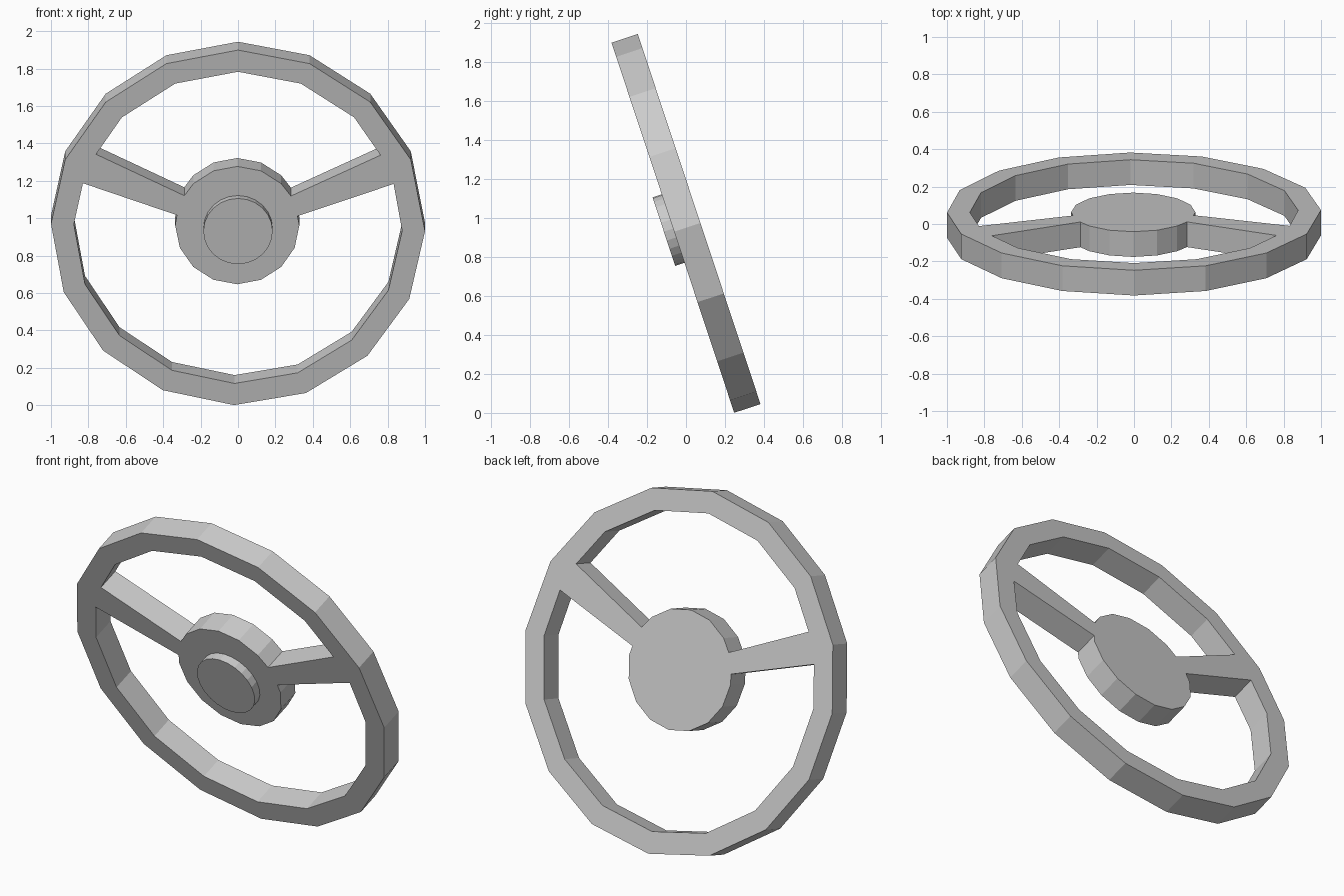
import bpy
import bmesh
from math import sin, cos, radians
from mathutils import Matrix

cube = bpy.data.objects.get("Cube")
if cube:
    bpy.data.objects.remove(cube, do_unlink=True)

TILT = radians(108.35)      # upright wheel leaning back at the foot
HALF = 0.071                # half the wheel thickness
CENTRE = (0, 0, 0.972)

grey = bpy.data.materials.new("plain grey")
grey.use_nodes = True
grey.diffuse_color = (0.6, 0.6, 0.6, 1)
grey.node_tree.nodes["Principled BSDF"].inputs["Base Color"].default_value = (0.6, 0.6, 0.6, 1)


def rim_point(k, radius):
    """Rim corner k of 16; the lower arc is turned very slightly."""
    a = radians(k * 22.5 - (1.2 if k >= 8 else 0))
    return radius * cos(a), radius * sin(a)


def hub_point(k):
    a = radians(k * 22.5)
    return -0.004 + 0.332 * cos(a), 0.013 + 0.332 * sin(a)


def add_mesh(name, mesh):
    obj = bpy.data.objects.new(name, mesh)
    bpy.context.collection.objects.link(obj)
    obj.location = CENTRE
    obj.rotation_euler = (TILT, 0, 0)
    mesh.materials.clear()
    mesh.materials.append(grey)
    return obj


def plate(name, loops, half):
    """Flat plate with openings, from closed outlines."""
    curve = bpy.data.curves.new(name, "CURVE")
    curve.dimensions = "2D"
    curve.fill_mode = "BOTH"
    curve.extrude = half
    for pts in loops:
        spline = curve.splines.new("POLY")
        spline.points.add(len(pts) - 1)
        for p, (x, y) in zip(spline.points, pts):
            p.co = (x, y, 0, 1)
        spline.use_cyclic_u = True
    helper = bpy.data.objects.new(name + "_outline", curve)
    bpy.context.collection.objects.link(helper)
    graph = bpy.context.evaluated_depsgraph_get()
    mesh = bpy.data.meshes.new_from_object(helper.evaluated_get(graph))
    bpy.data.objects.remove(helper, do_unlink=True)
    bm = bmesh.new()
    bm.from_mesh(mesh)
    bmesh.ops.remove_doubles(bm, verts=bm.verts, dist=0.0005)
    bmesh.ops.recalc_face_normals(bm, faces=bm.faces)
    for f in bm.faces:
        f.smooth = False
    bm.to_mesh(mesh)
    bm.free()
    return add_mesh(name, mesh)


# Rim, two spokes and hub as one flush plate with two openings
outer = [rim_point(k, 1.0) for k in range(1, 17)]
upper = [rim_point(k, 0.878) for k in range(2, 7)]
upper += [(-0.759, 0.413), (-0.287, 0.18)]
upper += [hub_point(k) for k in range(6, 1, -1)]
upper += [(0.283, 0.178), (0.762, 0.408)]
lower = [(-0.829, 0.25)] + [rim_point(k, 0.878) for k in range(8, 17)]
lower += [(0.832, 0.246), (0.318, 0.065)]
lower += [hub_point(k) for k in range(16, 7, -1)] + [(-0.326, 0.07)]
plate("wheel_rim_spokes_and_hub", [outer, upper, lower], HALF)

# Round button standing proud of the hub
bm = bmesh.new()
bmesh.ops.create_cone(bm, cap_ends=True, segments=24, radius1=0.185, radius2=0.185,
                      depth=0.06, matrix=Matrix.Translation((0, -0.004, HALF + 0.02)))
mesh = bpy.data.meshes.new("centre_button")
bm.to_mesh(mesh)
bm.free()
add_mesh("centre_button", mesh)
